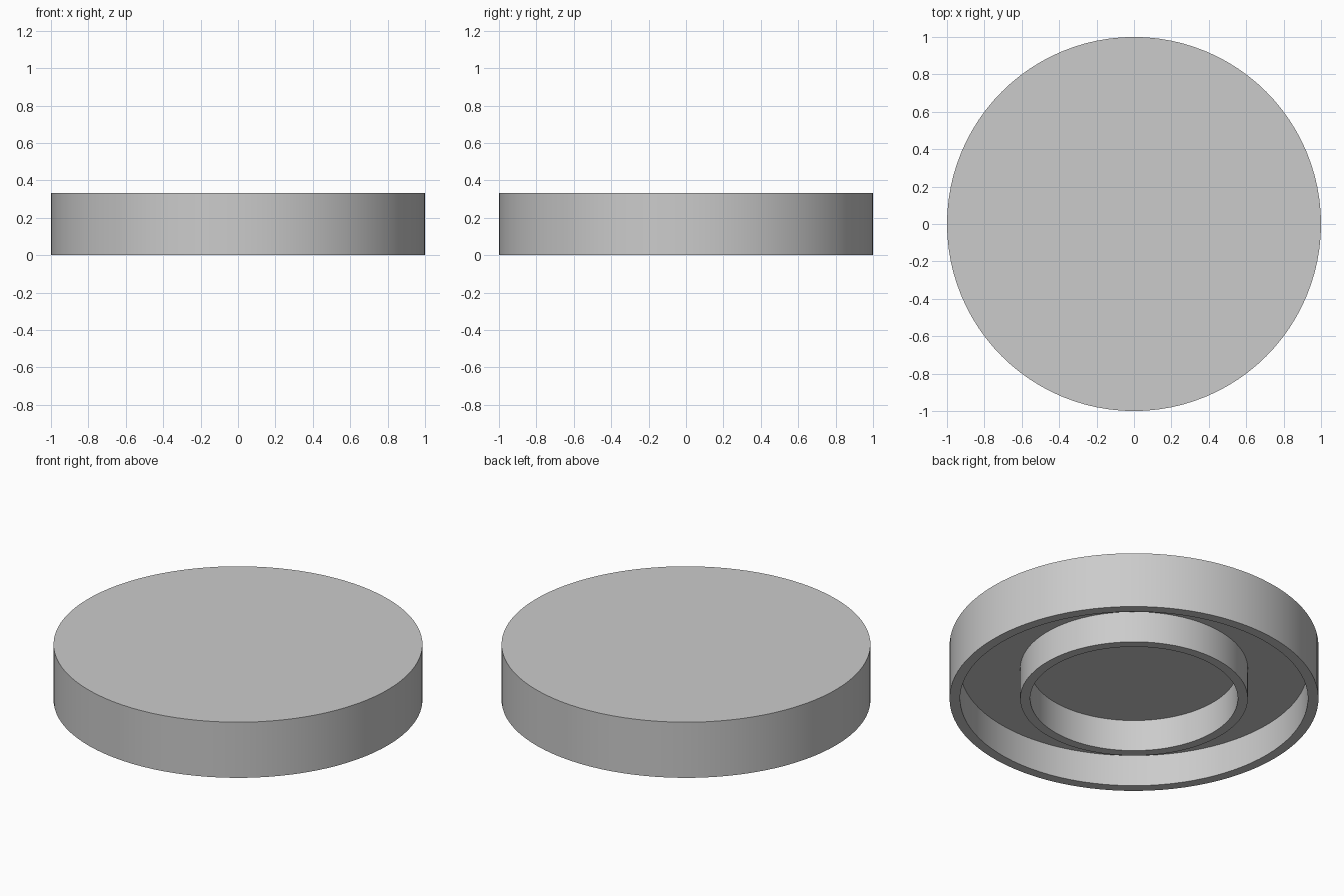
import bpy, bmesh, math

SIDES = 96
HEIGHT = 0.333
FLOOR = 0.188  # underside of the top plate

cube = bpy.data.objects.get("Cube")
if cube:
    bpy.data.objects.remove(cube, do_unlink=True)

grey = bpy.data.materials.new("plain_grey")
grey.use_nodes = True
colour = (0.6, 0.6, 0.6, 1)
grey.diffuse_color = colour
grey.node_tree.nodes["Principled BSDF"].inputs["Base Color"].default_value = colour


def lathe(name, profile, closed=False):
    """Turn a (radius, height) profile about the z axis."""
    bm = bmesh.new()
    verts = [bm.verts.new((r, 0, z)) for r, z in profile]
    edges = [bm.edges.new(pair) for pair in zip(verts, verts[1:])]
    if closed:
        edges.append(bm.edges.new((verts[-1], verts[0])))
    bmesh.ops.spin(bm, geom=verts + edges, cent=(0, 0, 0), axis=(0, 0, 1),
                   angle=math.tau, steps=SIDES, use_duplicate=False)
    bmesh.ops.remove_doubles(bm, verts=bm.verts, dist=0.0001)
    bmesh.ops.recalc_face_normals(bm, faces=bm.faces)
    mesh = bpy.data.meshes.new(name)
    bm.to_mesh(mesh)
    bm.free()
    mesh.materials.append(grey)
    obj = bpy.data.objects.new(name, mesh)
    bpy.context.collection.objects.link(obj)
    bpy.ops.object.select_all(action="DESELECT")
    obj.select_set(True)
    bpy.context.view_layer.objects.active = obj
    bpy.ops.object.shade_smooth_by_angle(angle=math.radians(30))
    return obj


# Round cap, hollow underneath
lathe("round_cap", [(0, HEIGHT), (1, HEIGHT), (1, 0), (0.943, 0),
                    (0.943, FLOOR), (0, FLOOR)])

# Inner ring standing under the cap, let slightly into its plate
lathe("inner_ring", [(0.617, 0), (0.617, FLOOR + 0.01),
                     (0.563, FLOOR + 0.01), (0.563, 0)], closed=True)
